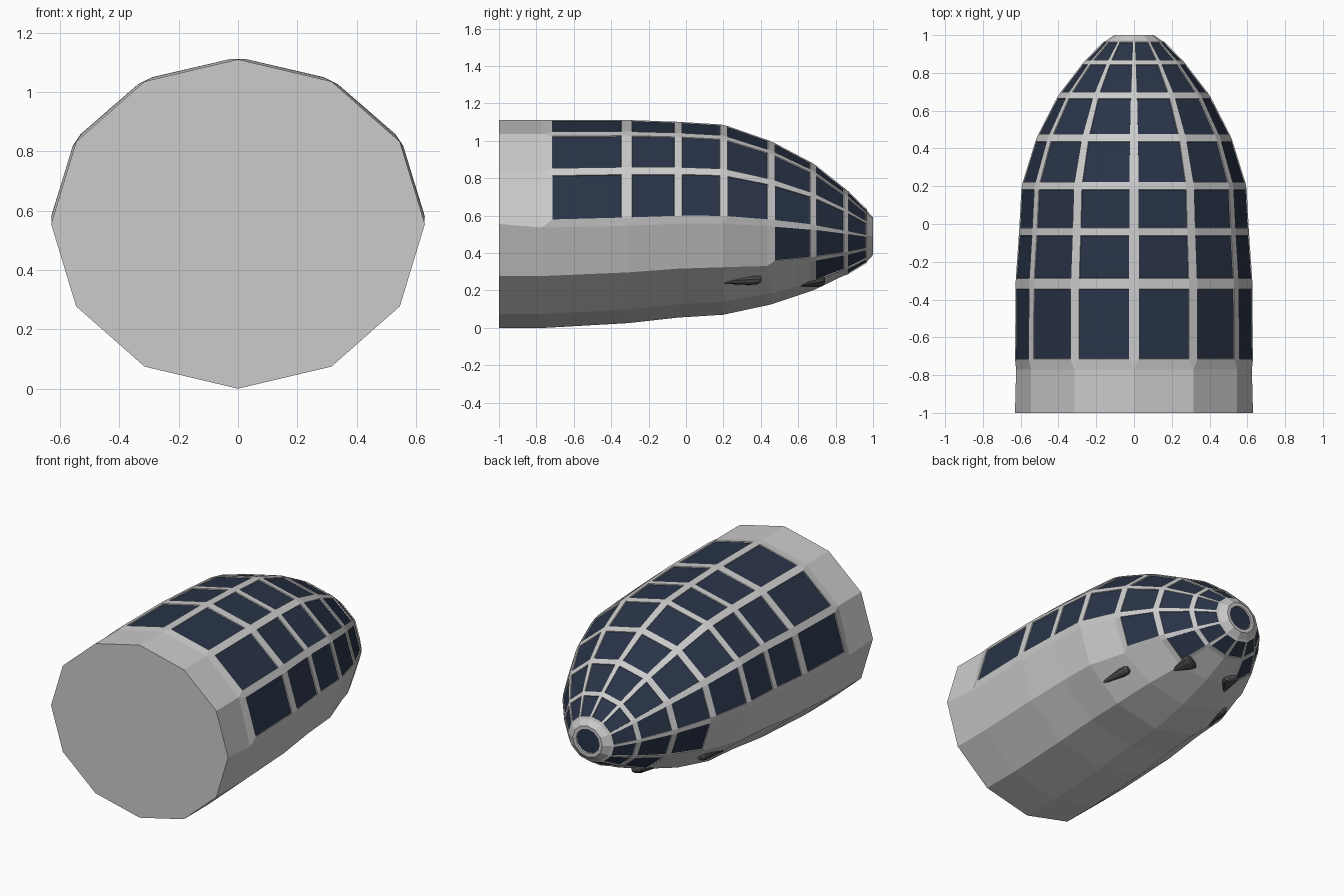
import bpy, bmesh, math
from mathutils import Vector

if "Cube" in bpy.data.objects:
    bpy.data.objects.remove(bpy.data.objects["Cube"])

N = 12
# stations along the body: y, half width, bottom z, top z
STATIONS = [(-1.0, .63, .0, 1.11), (-.75, .63, .0, 1.11), (-.31, .627, .025, 1.11),
            (-.04, .608, .055, 1.10), (.2, .595, .07, 1.085), (.455, .515, .125, .995),
            (.68, .398, .20, .875), (.855, .262, .285, .735), (.968, .15, .355, .625),
            (1.0, .105, .39, .59)]
# first glazed bay for each facet row, counted from the keel up
FIRST_BAY = [7, 6, 5, 1, 1, 1]
LAST_BAY = 7


def material(name, color):
    m = bpy.data.materials.new(name)
    m.diffuse_color = color
    m.use_nodes = True
    m.node_tree.nodes["Principled BSDF"].inputs["Base Color"].default_value = m.diffuse_color
    return m


def add_object(name, bm, mat=None):
    me = bpy.data.meshes.new(name)
    bm.to_mesh(me)
    bm.free()
    ob = bpy.data.objects.new(name, me)
    bpy.context.collection.objects.link(ob)
    if mat:
        me.materials.append(mat)
    return ob


glass_mat = material("dark_glass", (.022, .034, .065, 1))
dark_mat = material("dark_metal", (.07, .07, .075, 1))

# twelve-sided shell lofted through the stations
bm = bmesh.new()
rings = []
for y, w, zb, zt in STATIONS:
    zc, h = (zb + zt) / 2, (zt - zb) / 2
    rings.append([bm.verts.new((w * math.sin(i * math.tau / N), y,
                                zc - h * math.cos(i * math.tau / N))) for i in range(N)])
glazed = []
for k in range(len(rings) - 1):
    a, b = rings[k], rings[k + 1]
    for i in range(N):
        j = (i + 1) % N
        f = bm.faces.new((a[i], a[j], b[j], b[i]))
        if FIRST_BAY[min(i, N - 1 - i)] <= k <= LAST_BAY:
            f.material_index = 1
            glazed.append(f)
bm.faces.new(rings[0])
nose = bm.faces.new(rings[-1])
nose.material_index = 1
bmesh.ops.recalc_face_normals(bm, faces=bm.faces[:])

# flat glazing bars made by bevelling the edges around the panes
edges = list({e for f in glazed for e in f.edges})
bmesh.ops.bevel(bm, geom=edges, offset=8, offset_type='PERCENT', segments=1,
                profile=.5, affect='EDGES', material=0)
bm.normal_update()
panes = [f for f in bm.faces if f.material_index == 1 and len(f.verts) == 4]
nose = [f for f in bm.faces if f.material_index == 1 and len(f.verts) > 4]

# raise the bars, then sink the panes back to the shell
for v in {v for f in panes for v in f.verts}:
    v.co += v.normal * .007
bm.normal_update()
bmesh.ops.inset_individual(bm, faces=panes, thickness=.002, depth=-.006)
bmesh.ops.inset_individual(bm, faces=nose, thickness=.022, depth=0)
bmesh.ops.inset_individual(bm, faces=nose, thickness=.003, depth=-.008)
keep = set(panes + nose)
for f in bm.faces:
    f.material_index = 1 if f in keep else 0

# separate panes from the shell
glass = bm.copy()
for mesh, drop in ((bm, 1), (glass, 0)):
    bmesh.ops.delete(mesh, geom=[f for f in mesh.faces if f.material_index == drop], context='FACES')
for f in glass.faces:
    f.material_index = 0
add_object("nose_shell", bm)
add_object("window_panes", glass, glass_mat)


# teardrop fairings under the nose, pointed at the rear
def fairing(name, tail, front, normal, width, height, sides=10):
    tail, front = Vector(tail), Vector(front)
    axis = front - tail
    side = axis.cross(Vector(normal)).normalized()
    up = side.cross(axis).normalized()
    bm = bmesh.new()
    loops = []
    for t, r in ((0, .03), (.4, .5), (.8, .95), (.94, .9), (1, .55)):
        c = tail + axis * t
        loops.append([bm.verts.new(c + side * (width * r * math.cos(s * math.tau / sides))
                                   + up * (height * r * math.sin(s * math.tau / sides)))
                      for s in range(sides)])
    for a, b in zip(loops, loops[1:]):
        for i in range(sides):
            j = (i + 1) % sides
            bm.faces.new((a[i], a[j], b[j], b[i]))
    bm.faces.new(loops[0])
    bm.faces.new(loops[-1])
    bmesh.ops.recalc_face_normals(bm, faces=bm.faces[:])
    ob = add_object(name, bm, dark_mat)
    ob.modifiers.new("mirror", 'MIRROR').use_axis = (True, False, False)


fairing("rear_fairing", (.42, .12, .24), (.375, .40, .26), (.65, 0, -.76), .03, .028)
fairing("front_fairing", (.205, .59, .222), (.15, .735, .252), (.4, -.2, -.9), .055, .028)
